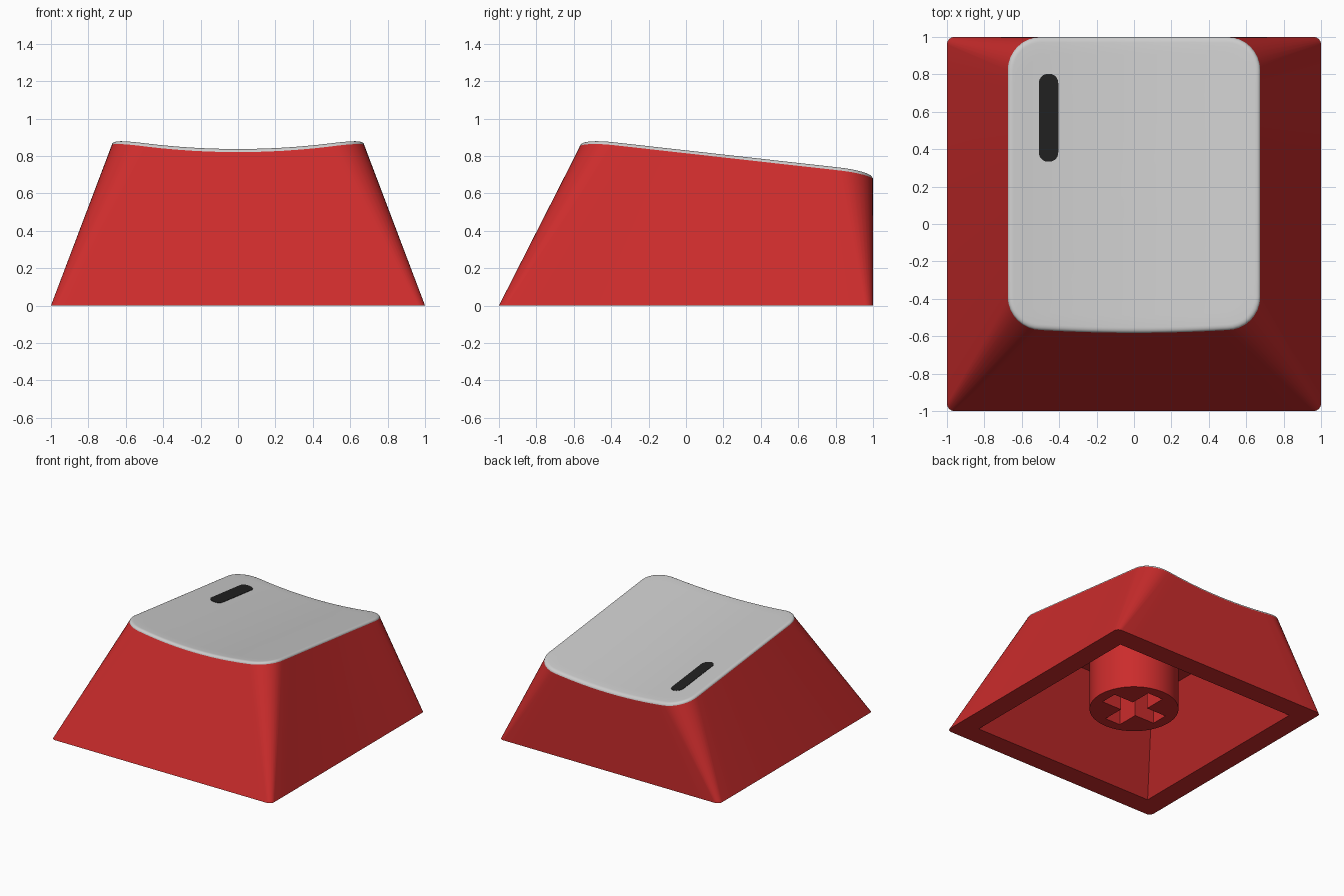
import bpy, bmesh
from math import sin, cos, pi

if "Cube" in bpy.data.objects:
    bpy.data.objects.remove(bpy.data.objects["Cube"])


def surface(x, y):
    """Height of the sloped, dished top."""
    return 0.775 + 0.13 * x * x - 0.112 * y


def rounded_rect(x0, x1, y0, y1, r, arc=8, side=12):
    """Counter-clockwise outline with evenly divided sides and corner arcs."""
    centres = [(x1 - r, y1 - r), (x0 + r, y1 - r), (x0 + r, y0 + r), (x1 - r, y0 + r)]
    arcs = [[(cx + r * cos((k + i / arc) * pi / 2), cy + r * sin((k + i / arc) * pi / 2))
             for i in range(arc + 1)] for k, (cx, cy) in enumerate(centres)]
    pts = []
    for k in range(4):
        pts += arcs[k]
        (ax, ay), (bx, by) = arcs[k][-1], arcs[(k + 1) % 4][0]
        pts += [(ax + (bx - ax) * i / side, ay + (by - ay) * i / side) for i in range(1, side)]
    return pts


def top_outline(inset=0.0):
    pts = rounded_rect(-0.675 + inset, 0.675 - inset, -0.567 + inset, 1 - inset, 0.178 - inset)
    # front edge bows forward where the dish is lowest
    return [(x, y - 0.06 * (0.25 - x * x)) if y < -0.5 and abs(x) < 0.5 else (x, y)
            for x, y in pts]


def flat(pts, z):
    return [(x, y, z) for x, y in pts]


def on_top(pts, offset=0.0):
    return [(x, y, surface(x, y) + offset) for x, y in pts]


def loft(name, rings, cap_start=False, cap_end=False, colour=None):
    """Skin a list of equal-length rings, bottom to top."""
    bm = bmesh.new()
    vr = [[bm.verts.new(p) for p in ring] for ring in rings]
    n = len(vr[0])
    for a, b in zip(vr, vr[1:]):
        for i in range(n):
            j = (i + 1) % n
            bm.faces.new((a[i], a[j], b[j], b[i]))
    if cap_start:
        bm.faces.new(vr[0][::-1])
    if cap_end:
        bm.faces.new(vr[-1])
    bmesh.ops.remove_doubles(bm, verts=bm.verts, dist=1e-5)
    mesh = bpy.data.meshes.new(name)
    bm.to_mesh(mesh)
    bm.free()
    obj = bpy.data.objects.new(name, mesh)
    bpy.context.collection.objects.link(obj)
    if colour:
        mesh.materials.append(colour)
    return obj


def smooth(obj):
    bpy.ops.object.select_all(action='DESELECT')
    obj.select_set(True)
    bpy.context.view_layer.objects.active = obj
    bpy.ops.object.shade_smooth_by_angle(angle=pi / 6)


def material(name, rgb):
    m = bpy.data.materials.new(name)
    m.diffuse_color = (*rgb, 1)
    m.use_nodes = True
    m.node_tree.nodes["Principled BSDF"].inputs["Base Color"].default_value = m.diffuse_color
    return m


red = material("red", (0.6, 0.025, 0.025))
black = material("black", (0.015, 0.015, 0.015))
ROOF = 0.6
EDGE = 0.02

# Hollow tapered body: cavity roof, cavity wall, bottom rim, outer wall
body = loft("key_body", [
    flat(rounded_rect(-0.53, 0.53, -0.42, 0.83, 0), ROOF),
    flat(rounded_rect(-0.83, 0.83, -0.83, 0.83, 0), 0),
    flat(rounded_rect(-1, 1, -1, 1, 0.04), 0),
    on_top(top_outline(), -EDGE),
], cap_start=True, colour=red)
smooth(body)

# Grey dished top plate with a softly rounded rim
rings = []
for k in range(6):
    a = k / 5 * pi / 2
    rings.append(on_top(top_outline(0.03 * (1 - cos(a))), EDGE * (sin(a) - 1)))
inner = top_outline(0.03)
for k in range(1, 12):
    f = 1 - k / 12
    rings.append(on_top([(x * f, 0.21 + (y - 0.21) * f) for x, y in inner]))
plate = loft("top_plate", rings, cap_end=True)
smooth(plate)

# Black indicator bar lying on the plate
bar = rounded_rect(-0.508, -0.405, 0.333, 0.803, 0.048, side=4)
loft("indicator_bar", [on_top(bar, -0.008), on_top(bar, 0.003)],
     cap_start=True, cap_end=True, colour=black)

# Round mounting stem with a cross-shaped socket
circle = [(0.335 * cos(i * pi / 32), 0.335 * sin(i * pi / 32)) for i in range(64)]
stem = loft("mounting_stem", [flat(circle, 0.115), flat(circle, ROOF + 0.02)],
            cap_start=True, cap_end=True, colour=red)
L, w = 0.25, 0.07
quarter = [(L, -w), (L, w), (w, w)]
cross = []
for k in range(4):
    c, s = round(cos(k * pi / 2)), round(sin(k * pi / 2))
    cross += [(x * c - y * s, x * s + y * c) for x, y in quarter]
cutter = loft("socket_cutter", [flat(cross, 0), flat(cross, 0.5)],
              cap_start=True, cap_end=True, colour=red)
cutter.hide_render = True
mod = stem.modifiers.new("socket", 'BOOLEAN')
mod.operation = 'DIFFERENCE'
mod.solver = 'EXACT'
mod.object = cutter
bpy.context.view_layer.objects.active = stem
bpy.ops.object.modifier_apply(modifier=mod.name)
bpy.data.objects.remove(cutter)
smooth(stem)
